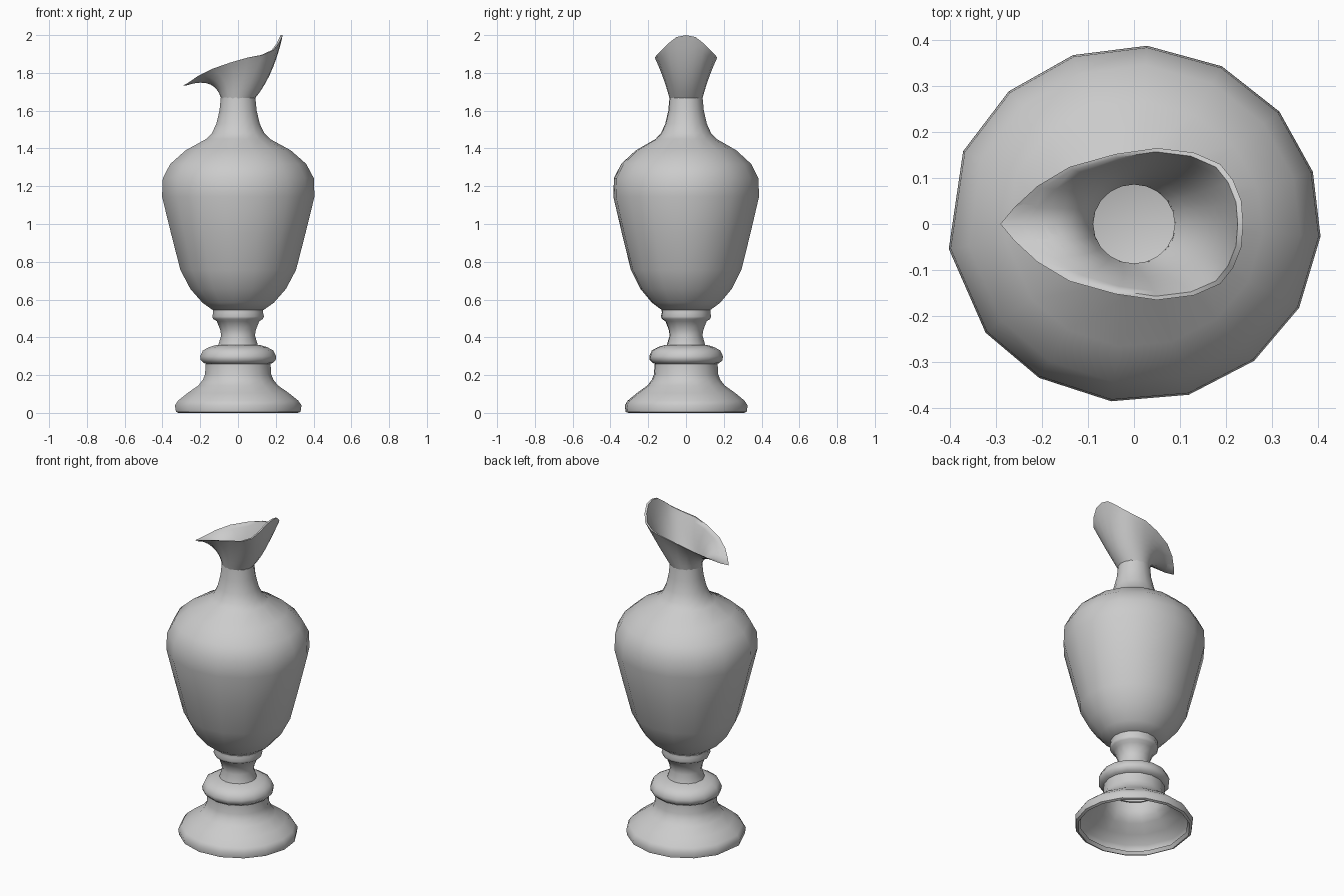
import bpy, math
from mathutils import Vector

if "Cube" in bpy.data.objects:
    bpy.data.objects.remove(bpy.data.objects["Cube"])


def loft(name, rings, cap=False, angle=45):
    """Skin a stack of closed rings (bottom to top) into one smooth mesh."""
    n = len(rings[0])
    verts = [p for ring in rings for p in ring]
    faces = [(i * n + j, i * n + (j + 1) % n,
              (i + 1) * n + (j + 1) % n, (i + 1) * n + j)
             for i in range(len(rings) - 1) for j in range(n)]
    if cap:
        faces.append(tuple(reversed(range(n))))
    me = bpy.data.meshes.new(name)
    me.from_pydata(verts, [], faces)
    me.shade_smooth()
    me.set_sharp_from_angle(angle=math.radians(angle))
    ob = bpy.data.objects.new(name, me)
    bpy.context.collection.objects.link(ob)
    return ob


# Slightly uneven low-poly facet directions shared by the turned parts
ANGLES = [-172, -142.5, -120.5, -97, -73, -50, -28, -4,
          17, 39, 62, 86, 109, 132, 156]


def turned(name, profile, squash, cap=False):
    """Turn a (radius, z) profile, slightly narrower in y."""
    rings = [[(r * math.cos(math.radians(a)),
               r * squash * math.sin(math.radians(a)), z) for a in ANGLES]
             for r, z in profile]
    return loft(name, rings, cap)


# Hollow foot, with a narrow turned-in bottom edge
turned("foot", [(.305, .02), (.318, 0), (.332, .006), (.337, .04), (.32, .065),
                (.27, .105), (.212, .145), (.188, .175), (.176, .205),
                (.173, .258)], .97)

# Rounded collar above the foot
turned("collar", [(.165, .258), (.183, .264), (.2, .28), (.202, .30),
                  (.188, .33), (.155, .348), (.115, .36), (.098, .361)], .97)

# Waisted stem with a ring at its top
turned("stem", [(.105, .36), (.09, .41), (.095, .44), (.113, .485),
                (.132, .497), (.138, .51), (.133, .53), (.134, .548)], .97)

# Body, shoulder and neck, closed by a floor
turned("body", [(.137, .546), (.19, .583), (.255, .657), (.308, .757),
                (.358, .95), (.406, 1.145), (.402, 1.243), (.362, 1.318),
                (.28, 1.39), (.17, 1.45), (.14, 1.48), (.116, 1.53),
                (.099, 1.6), (.092, 1.67)], .955, cap=True)

# Pouring lip: half of the teardrop rim from handle side to spout tip
half = [(.237, 0, 2.0), (.233, .05, 1.99), (.215, .095, 1.955),
        (.187, .13, 1.92), (.13, .155, 1.895), (.05, .165, 1.88),
        (-.04, .152, 1.855), (-.14, .124, 1.82), (-.21, .082, 1.785),
        (-.26, .036, 1.75), (-.29, 0, 1.733)]
rim = half + [(x, -y, z) for x, y, z in half[-2:0:-1]]


def lip_ring(t, k):
    """Ring at height fraction t between neck and rim, shrunk by k."""
    ring = []
    for i, (x, y, z) in enumerate(rim):
        a = 2 * math.pi * i / len(rim)
        c, s = math.cos(a), math.sin(a)
        neck = Vector((.09 * c, .087 * s, 1.665))
        bend = Vector((.035 + .155 * c, .12 * s, 1.785))
        p = neck * (1 - t) ** 2 + bend * 2 * t * (1 - t) + Vector((x, y, z)) * t * t
        p.x *= k
        p.y *= k
        ring.append(p)
    return ring


steps = [i / 7 for i in range(8)]
loft("pouring_lip", [lip_ring(t, 1) for t in steps]
     + [lip_ring(t, 1 - .05 * max(t, .3)) for t in reversed(steps)], angle=60)
